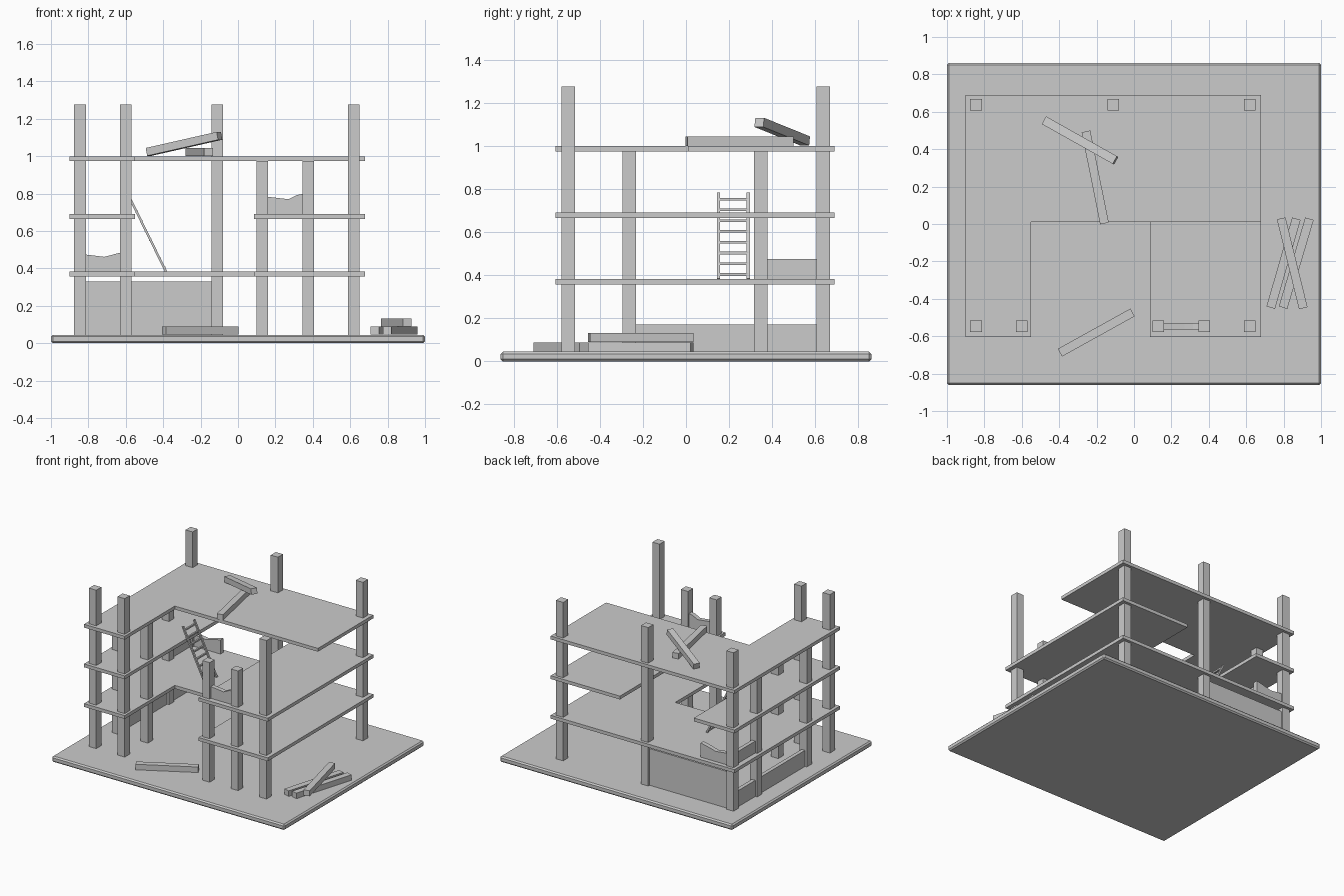
import bpy, bmesh
from mathutils import Vector, Matrix

if "Cube" in bpy.data.objects:
    bpy.data.objects.remove(bpy.data.objects["Cube"])


def finish(name, bm):
    bmesh.ops.recalc_face_normals(bm, faces=bm.faces)
    me = bpy.data.meshes.new(name)
    bm.to_mesh(me)
    bm.free()
    ob = bpy.data.objects.new(name, me)
    bpy.context.collection.objects.link(ob)
    return ob


def prism(name, pts, direction):
    """Extrude a closed 3D outline along a direction."""
    bm = bmesh.new()
    face = bm.faces.new([bm.verts.new(p) for p in pts])
    ext = bmesh.ops.extrude_face_region(bm, geom=[face])
    verts = [v for v in ext["geom"] if isinstance(v, bmesh.types.BMVert)]
    bmesh.ops.translate(bm, verts=verts, vec=direction)
    if face.is_valid is False or len(bm.faces) < len(pts) + 2:
        bmesh.ops.holes_fill(bm, edges=bm.edges)
    return finish(name, bm)


def box(name, x, y, z):
    bm = bmesh.new()
    bmesh.ops.create_cube(bm, size=1)
    bmesh.ops.scale(bm, verts=bm.verts, vec=(x[1] - x[0], y[1] - y[0], z[1] - z[0]))
    bmesh.ops.translate(bm, verts=bm.verts, vec=(sum(x) / 2, sum(y) / 2, sum(z) / 2))
    return finish(name, bm)


def beam(name, a, b, width, height):
    """Square bar between two end points."""
    a, b = Vector(a), Vector(b)
    d = (b - a).normalized()
    side = (Vector((0, 0, 1)).cross(d) if abs(d.z) < 0.99 else Vector((1, 0, 0))).normalized()
    up = d.cross(side)
    bm = bmesh.new()
    bmesh.ops.create_cube(bm, size=1)
    bmesh.ops.scale(bm, verts=bm.verts, vec=((b - a).length, width, height))
    rot = Matrix((d, side, up)).transposed().to_4x4()
    bmesh.ops.transform(bm, verts=bm.verts, matrix=Matrix.Translation((a + b) / 2) @ rot)
    return finish(name, bm)


# ground plate with chamfered edges
base = box("base_plate", (-1, 1), (-0.86, 0.86), (0, 0.045))
bev = base.modifiers.new("chamfer", "BEVEL")
bev.width = 0.01
bev.segments = 1

# floor slabs
X0, X1, X2, X3 = -0.9, -0.55, 0.085, 0.68
Y0, Y1, Y2 = -0.605, 0.01, 0.69
lower = [(X0, Y0), (X1, Y0), (X1, Y1), (X2, Y1), (X2, Y0), (X3, Y0), (X3, Y2), (X0, Y2)]
upper = [(X0, Y0), (X1, Y0), (X1, Y1), (X3, Y1), (X3, Y2), (X0, Y2)]
T = 0.026
prism("lower_floor", [(x, y, 0.357) for x, y in lower], (0, 0, T))
box("middle_floor_left", (X0, X1), (Y0, Y2), (0.665, 0.665 + T))
box("middle_floor_right", (X2, X3), (Y0, Y2), (0.665, 0.665 + T))
prism("upper_floor", [(x, y, 0.973) for x, y in upper], (0, 0, T))

# columns: tall ones pierce the top floor, short ones stop under it
tall = [(-0.845, 0.637), (-0.112, 0.637), (0.619, 0.637),
        (-0.845, -0.547), (-0.6, -0.547), (0.619, -0.547)]
short = [(0.13, -0.547), (0.375, -0.547),
         (-0.845, -0.263), (-0.6, -0.263), (-0.845, 0.347)]
H = 0.031
for label, spots, top in (("tall_column", tall, 1.276), ("short_column", short, 0.974)):
    for x, y in spots:
        box(label, (x - H, x + H), (y - H, y + H), (0.04, top))

# ground floor walls and broken wall stubs
box("back_wall", (-0.83, -0.13), (0.622, 0.652), (0.04, 0.33))
box("left_wall", (-0.86, -0.83), (-0.25, 0.62), (0.04, 0.17))
box("left_wall_stub", (-0.86, -0.83), (0.36, 0.62), (0.38, 0.475))
for name, x0, xm, x1, y, z in (("back_broken_wall", -0.83, -0.715, -0.585, 0.637, 0.38),
                               ("front_broken_wall", 0.15, 0.27, 0.36, -0.547, 0.688)):
    prof = [(x0, 0), (x1, 0), (x1, 0.113), (x1 - 0.045, 0.104), (xm, 0.082), (x0, 0.096)]
    prism(name, [(px, y - 0.016, z + pz) for px, pz in prof], (0, 0.034, 0))

# leaning ladder
foot, head = Vector((-0.385, 0, 0.383)), Vector((-0.58, 0, 0.78))
for y in (0.151, 0.289):
    off = Vector((0, y, 0))
    beam("ladder_rail", foot + off, head + off, 0.015, 0.012)
for i in range(8):
    p = foot.lerp(head, (0.02 + 0.05 * i) / 0.397)
    beam("ladder_rung", (p.x, 0.151, p.z), (p.x, 0.289, p.z), 0.013, 0.012)

# loose beams on the roof and ground
W, HB = 0.047, 0.043
loose = [
    ("roof_beam_tilted", (-0.478, 0.553, 1.023), (-0.099, 0.34, 1.109)),
    ("roof_beam_flat", (-0.257, 0.495, 1.022), (-0.158, 0.003, 1.022)),
    ("ground_beam", (-0.396, -0.688, 0.067), (-0.008, -0.473, 0.067)),
    ("pile_beam_left", (0.731, -0.447, 0.067), (0.868, 0.028, 0.067)),
    ("pile_beam_right", (0.797, -0.447, 0.067), (0.938, 0.028, 0.067)),
    ("pile_beam_top", (0.787, 0.03, 0.111), (0.905, -0.45, 0.111)),
]
for name, a, b in loose:
    beam(name, a, b, W, HB)
